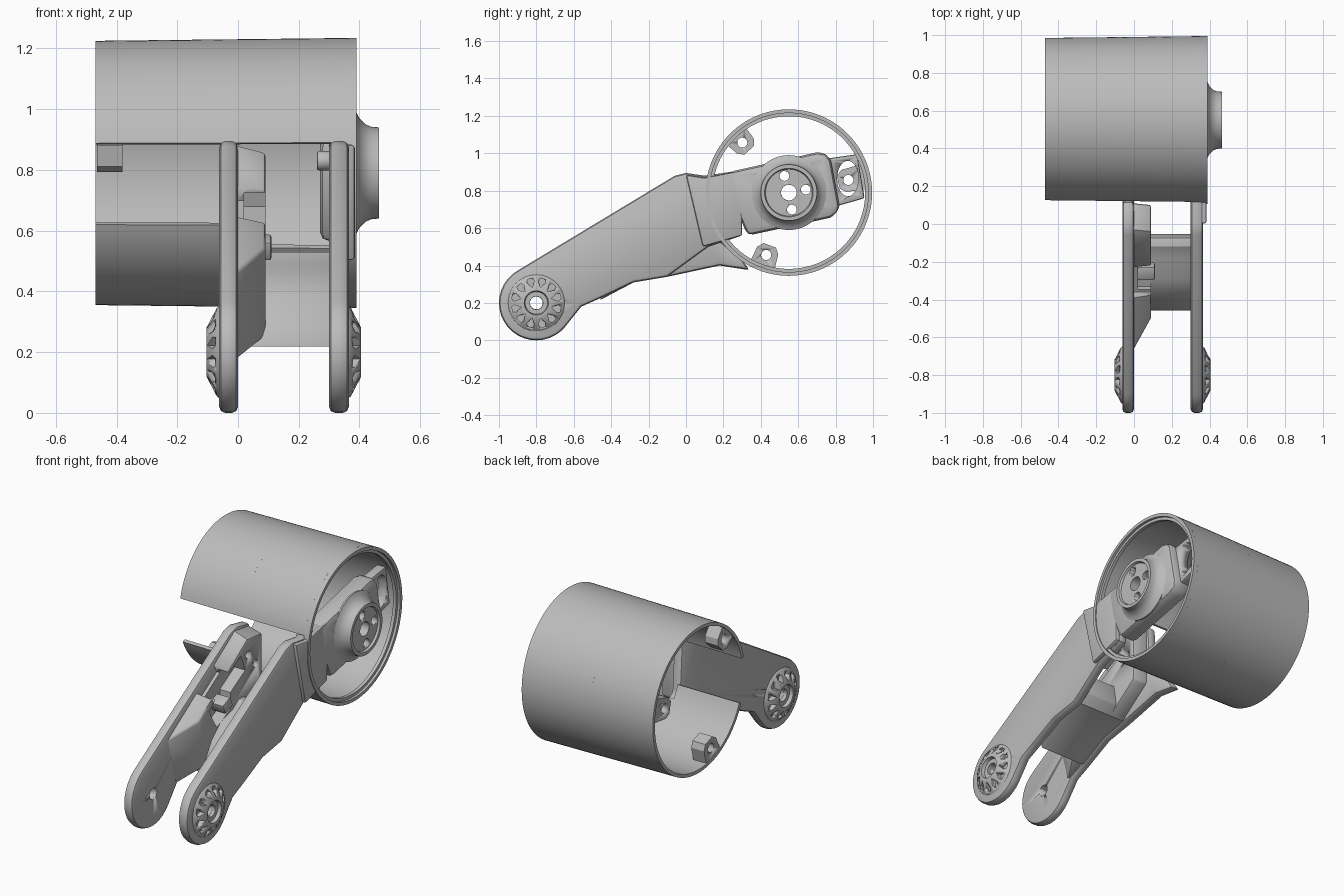
import bpy, bmesh, math
from mathutils import Vector

cube = bpy.data.objects.get("Cube")
if cube:
    bpy.data.objects.remove(cube)

grey = bpy.data.materials.new("mid_grey")
grey.use_nodes = True
grey.diffuse_color = (0.5, 0.5, 0.5, 1)
grey.node_tree.nodes["Principled BSDF"].inputs["Base Color"].default_value = (0.5, 0.5, 0.5, 1)

AXIS = (0.55, 0.79)      # drum axis (y, z)
PIVOT = (-0.8, 0.2)      # fork pivot (y, z)


def finish(bm, name, bevel=0):
    bmesh.ops.recalc_face_normals(bm, faces=bm.faces[:])
    me = bpy.data.meshes.new(name)
    bm.to_mesh(me)
    bm.free()
    ob = bpy.data.objects.new(name, me)
    bpy.context.collection.objects.link(ob)
    me.materials.append(grey)
    if bevel:
        m = ob.modifiers.new("bevel", 'BEVEL')
        m.width, m.segments, m.limit_method, m.angle_limit = bevel, 2, 'ANGLE', math.radians(40)
        apply(ob, m)
    select(ob)
    bpy.ops.object.shade_smooth_by_angle(angle=math.radians(30))
    return ob


def select(ob):
    bpy.ops.object.select_all(action='DESELECT')
    ob.select_set(True)
    bpy.context.view_layer.objects.active = ob


def apply(ob, mod):
    select(ob)
    bpy.ops.object.modifier_apply(modifier=mod.name)


def prism(name, pts, x0, x1, bevel=0, pts1=None):
    """Extrude a (y, z) profile along x, optionally to a second profile."""
    bm = bmesh.new()
    a = [bm.verts.new((x0, y, z)) for y, z in pts]
    b = [bm.verts.new((x1, y, z)) for y, z in (pts1 or pts)]
    bm.faces.new(a)
    bm.faces.new(b)
    for i in range(len(a)):
        j = (i + 1) % len(a)
        bm.faces.new((a[i], a[j], b[j], b[i]))
    return finish(bm, name, bevel)


def sweep(name, section, centre, start=0, end=360, n=96):
    """Turn a closed (x, r) section about an x-parallel axis, from the front upwards."""
    bm = bmesh.new()
    full = end - start >= 360
    rings = []
    for k in range(n if full else n + 1):
        t = math.radians(start + (end - start) * k / n)
        rings.append([bm.verts.new((x, centre[0] - r * math.cos(t), centre[1] + r * math.sin(t)))
                      for x, r in section])
    m = len(section)
    for k in range(n):
        p, q = rings[k], rings[(k + 1) % len(rings)]
        for i in range(m):
            j = (i + 1) % m
            bm.faces.new((p[i], p[j], q[j], q[i]))
    if not full:
        bm.faces.new(rings[0])
        bm.faces.new(rings[-1])
    return finish(bm, name)


def circle(c, r, n=24, sy=1):
    return [(c[0] + r * sy * math.cos(2 * math.pi * i / n),
             c[1] + r * math.sin(2 * math.pi * i / n)) for i in range(n)]


def cut(ob, pts, x0, x1):
    cutter = prism("cutter", pts, x0, x1)
    m = ob.modifiers.new("cut", 'BOOLEAN')
    m.object, m.operation, m.solver = cutter, 'DIFFERENCE', 'EXACT'
    apply(ob, m)
    bpy.data.objects.remove(cutter)


def polar(c, r, deg):
    t = math.radians(deg)
    return c[0] + r * math.cos(t), c[1] + r * math.sin(t)


# Drum shell, open at the front for the fork arms
def radius(x):
    return 0.4405 + 0.0115 * x


for name, x0, x1, gap in (("drum_shell_open_side", -0.47, -0.06, 23),
                          ("drum_shell_arm_side", -0.06, 0.36, 34)):
    sweep(name, [(x0, radius(x0)), (x1, radius(x1)), (x1, radius(x1) - 0.02),
                 (x0, radius(x0) - 0.02)], AXIS, 13, 360 - gap)
sweep("drum_end_ring", [(0.355, 0.4445), (0.39, 0.445), (0.39, 0.425), (0.375, 0.425),
                        (0.375, 0.408), (0.355, 0.408)], AXIS)

# Screw tabs inside the open end
for deg, inner in ((133, 0.31), (250, 0.30), (12, 0.27)):
    d = Vector((math.cos(math.radians(deg)), math.sin(math.radians(deg))))
    s = Vector((-d.y, d.x))
    o = Vector(AXIS)
    shape = [(0.425, -0.07), (0.425, 0.07), (inner + 0.03, 0.06), (inner, 0.035),
             (inner, -0.035), (inner + 0.03, -0.06)]
    tab = prism("drum_screw_tab", [tuple(o + d * r + s * w) for r, w in shape], -0.465, -0.38)
    cut(tab, circle(o + d * (inner + 0.055), 0.027), -0.6, 0)

# Fork arms share the rounded pivot end
pivot_end = [polar(PIVOT, 0.2, a) for a in range(120, 321, 10)]
lower = [(-0.56, 0.18), (-0.47, 0.22), (-0.28, 0.31), (-0.1, 0.34)]
upper = [(0, 0.895), (-0.06, 0.88)]
right_arm = prism("right_fork_arm", pivot_end + lower + [(0.12, 0.5), (0.3, 0.56), (0.3, 0.91), (0.1, 0.88)]
                  + upper, 0.3, 0.365, 0.02)
left_arm = prism("left_fork_arm", pivot_end + lower + [(0.18, 0.4), (0.34, 0.375), (0.28, 0.46),
                 (0.14, 0.56), (0.12, 0.87)] + upper, -0.062, 0, 0.02)
prism("right_arm_raised_pad", [(0, 0.885), (0.09, 0.5), (0.3, 0.56), (0.3, 0.91), (0.1, 0.87)],
      0.35, 0.385, 0.012)

# Thickened inner side of the left arm with a stepped pocket
root = [(-0.68, 0.46), (-0.6, 0.17), (-0.47, 0.23), (-0.28, 0.315), (-0.1, 0.345),
        (0.11, 0.5), (0.11, 0.86), (-0.03, 0.88)]
crest = [(-0.5, 0.54), (-0.43, 0.25), (-0.4, 0.265), (-0.28, 0.32), (-0.1, 0.35),
         (0.1, 0.5), (0.1, 0.84), (-0.04, 0.855)]
block = prism("left_arm_inner_block", root, -0.01, 0.09, 0.01, crest)
cut(block, [(-0.4, 0.56), (-0.33, 0.44), (-0.2, 0.5), (-0.2, 0.6), (-0.06, 0.68),
            (-0.1, 0.78), (-0.22, 0.72)], 0.02, 0.2)
cut(block, [(-0.41, 0.67), (-0.24, 0.77), (-0.2, 0.7), (-0.36, 0.6)], 0.0, 0.2)
for y, z in ((-0.03, 0.76), (0.04, 0.68)):
    cut(block, circle((y, z), 0.022), 0.03, 0.2)
prism("pocket_clip", [(-0.27, 0.5), (-0.2, 0.53), (-0.23, 0.59), (-0.3, 0.56)], 0.02, 0.11, 0.008)
prism("pocket_pin", circle((-0.2, 0.4), 0.01, 12), 0.08, 0.155)

# Curved web joining the arms
prism("fork_web", [(-0.46, 0.215), (-0.28, 0.31), (-0.1, 0.345), (-0.05, 0.4), (-0.07, 0.53),
                   (-0.12, 0.53), (-0.18, 0.49), (-0.29, 0.46), (-0.38, 0.38), (-0.44, 0.28)],
      -0.01, 0.31, 0.012)
prism("inner_stop_pin", circle((0.2, 0.83), 0.032), 0.26, 0.31, 0.008)

# Notched pivot rosettes on the outside of both arms
for name, x, s in (("right_rosette", 0.36, 1), ("left_rosette", -0.058, -1)):
    ros = sweep(name, [(x, 0.155), (x + s * 0.012, 0.145), (x + s * 0.045, 0.082),
                       (x + s * 0.045, 0.065), (x + s * 0.025, 0.06), (x + s * 0.025, 0.035),
                       (x, 0.035)], PIVOT, n=48)
    for k in range(12):
        a = 30 * k + 15
        notch = [polar(PIVOT, 0.085, a), polar(PIVOT, 0.118, a - 10), polar(PIVOT, 0.134, a - 6),
                 polar(PIVOT, 0.134, a + 6), polar(PIVOT, 0.118, a + 10)]
        cut(ros, notch, x + s * 0.006, x + s * 0.1)
for arm in (right_arm, left_arm):
    cut(arm, circle(PIVOT, 0.034), -0.3, 0.6)

# Hub block, flared boss and the bracket reaching the far wall
hub = prism("hub_block", [(0.23, 0.9), (0.7, 1.005), (0.75, 1.0), (0.775, 0.96), (0.82, 0.72),
                          (0.81, 0.68), (0.77, 0.655), (0.33, 0.56), (0.26, 0.72)], 0.27, 0.39, 0.03)
boss = sweep("hub_boss", [(0.38, 0.2), (0.39, 0.2), (0.4, 0.18), (0.42, 0.16), (0.44, 0.152),
                          (0.465, 0.15), (0.465, 0.13), (0.452, 0.125), (0.452, 0.042),
                          (0.38, 0.042)], AXIS, n=64)
cut(hub, circle(AXIS, 0.042), 0.2, 0.6)
for a in (10, 105, 280):
    for ob in (hub, boss):
        cut(ob, circle(polar(AXIS, 0.092, a), 0.026), 0.2, 0.6)
bracket = prism("wall_bracket", [(0.74, 0.97), (0.915, 0.995), (0.955, 0.76), (0.78, 0.71)],
                0.28, 0.34, 0.01)
cut(bracket, circle((0.865, 0.865), 0.095, 32, 0.6), 0.2, 0.5)
